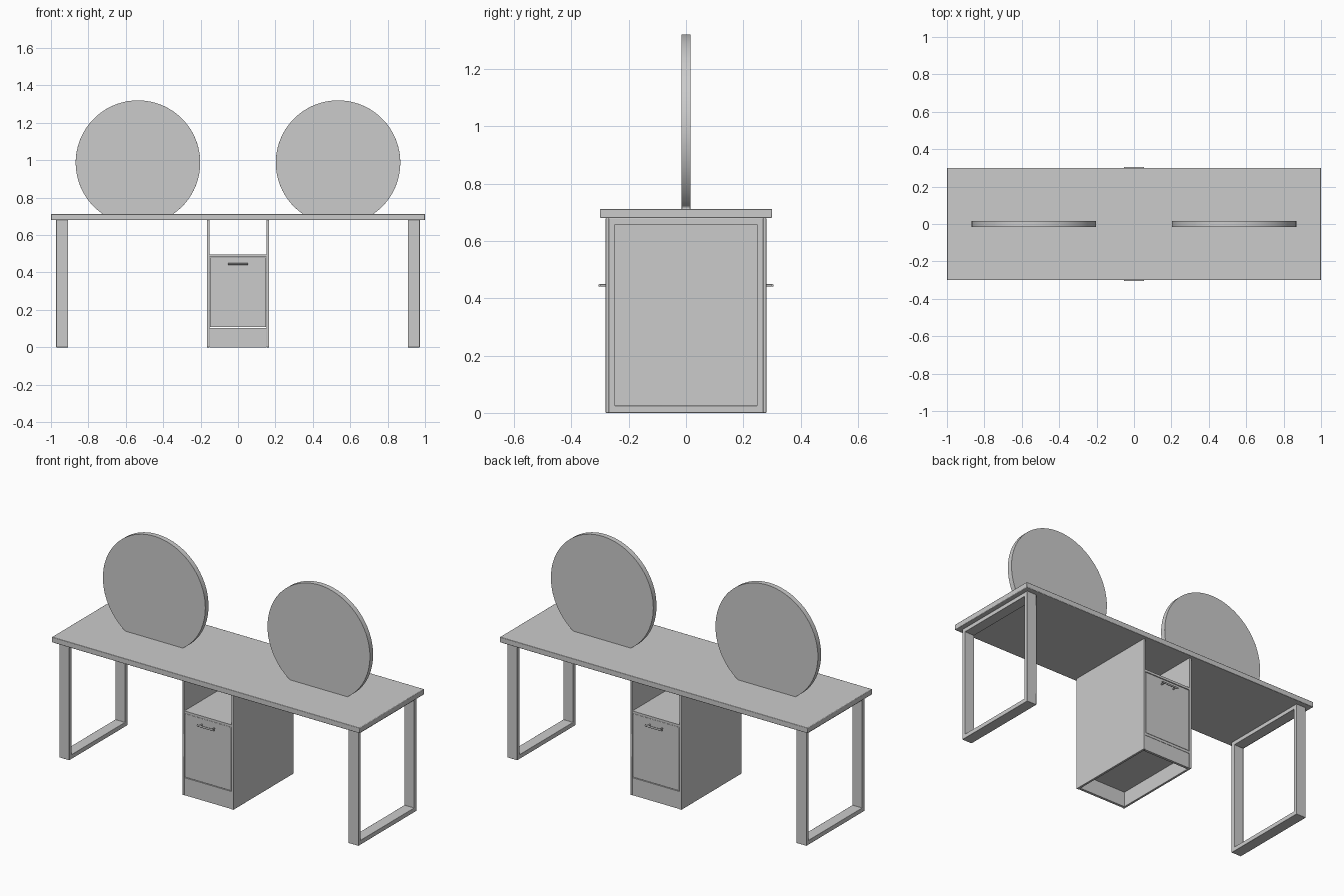
import bpy, bmesh, math
from mathutils import Matrix

if "Cube" in bpy.data.objects:
    bpy.data.objects.remove(bpy.data.objects["Cube"])


def finish(name, bm, bevel=0.0):
    bmesh.ops.recalc_face_normals(bm, faces=bm.faces)
    me = bpy.data.meshes.new(name)
    bm.to_mesh(me)
    bm.free()
    ob = bpy.data.objects.new(name, me)
    bpy.context.collection.objects.link(ob)
    bpy.ops.object.select_all(action='DESELECT')
    ob.select_set(True)
    bpy.context.view_layer.objects.active = ob
    if bevel:
        mod = ob.modifiers.new("soft_edges", 'BEVEL')
        mod.width, mod.segments, mod.limit_method = bevel, 2, 'ANGLE'
    bpy.ops.object.shade_smooth_by_angle(angle=math.radians(35))
    return ob


def add_box(bm, x0, x1, y0, y1, z0, z1):
    m = Matrix.Translation(((x0 + x1) / 2, (y0 + y1) / 2, (z0 + z1) / 2))
    m = m @ Matrix.Diagonal((x1 - x0, abs(y1 - y0), z1 - z0, 1))
    bmesh.ops.create_cube(bm, size=1, matrix=m)


def box(name, *dims, bevel=0.0):
    bm = bmesh.new()
    add_box(bm, *dims)
    return finish(name, bm, bevel)


def leg_frame(name, x0, x1):
    # mitred rectangular loop, extruded across its width
    bm = bmesh.new()
    loops = []
    for y, z0, z1 in ((0.27, 0.0, 0.68), (0.248, 0.025, 0.657)):
        loops.append([bm.verts.new((x0, a, b)) for a, b in
                      ((-y, z0), (y, z0), (y, z1), (-y, z1))])
    o, i = loops
    faces = [bm.faces.new((o[k], o[(k + 1) % 4], i[(k + 1) % 4], i[k])) for k in range(4)]
    ext = bmesh.ops.extrude_face_region(bm, geom=faces, use_keep_orig=True)
    verts = [g for g in ext['geom'] if isinstance(g, bmesh.types.BMVert)]
    bmesh.ops.translate(bm, verts=verts, vec=(x1 - x0, 0, 0))
    return finish(name, bm, 0.0015)


def mirror_disc(name, x):
    # round disc sliced flat where it meets the desk
    bm = bmesh.new()
    m = Matrix.Translation((x, 0, 0.987)) @ Matrix.Rotation(math.pi / 2, 4, 'X')
    bmesh.ops.create_cone(bm, cap_ends=True, segments=96, radius1=0.333,
                          radius2=0.333, depth=0.03, matrix=m)
    cut = bmesh.ops.bisect_plane(bm, geom=bm.verts[:] + bm.edges[:] + bm.faces[:],
                                 plane_co=(0, 0, 0.71), plane_no=(0, 0, 1),
                                 clear_inner=True)
    edges = [g for g in cut['geom_cut'] if isinstance(g, bmesh.types.BMEdge)]
    bmesh.ops.holes_fill(bm, edges=edges, sides=0)
    return finish(name, bm, 0.002)


def handle(name, s):
    # round bar on two short posts
    bm = bmesh.new()
    bar = Matrix.Translation((0, s * 0.301, 0.445)) @ Matrix.Rotation(math.pi / 2, 4, 'Y')
    bmesh.ops.create_cone(bm, cap_ends=True, segments=16, radius1=0.005,
                          radius2=0.005, depth=0.108, matrix=bar)
    for x in (-0.04, 0.04):
        post = Matrix.Translation((x, s * 0.287, 0.445)) @ Matrix.Rotation(math.pi / 2, 4, 'X')
        bmesh.ops.create_cone(bm, cap_ends=True, segments=12, radius1=0.004,
                              radius2=0.004, depth=0.028, matrix=post)
    return finish(name, bm)


# Desk top
box("desk_top", -1, 1, -0.3, 0.3, 0.68, 0.712, bevel=0.003)

# Leg frames, mirrors and cabinet sides, left and right
for side, s in (("left", -1), ("right", 1)):
    xs = sorted((s * 0.908, s * 0.972))
    leg_frame(side + "_leg_frame", *xs)
    mirror_disc(side + "_mirror", s * 0.535)
    xs = sorted((s * 0.153, s * 0.166))
    box(side + "_cabinet_side", *xs, -0.28, 0.28, 0, 0.68, bevel=0.001)

# Shelf below the open niche, and cabinet floor
box("cabinet_shelf", -0.153, 0.153, -0.279, 0.279, 0.482, 0.496)
box("cabinet_floor", -0.153, 0.153, -0.279, 0.279, 0.089, 0.104)

# Doors, plinths and handles, front and back
for side, s in (("front", -1), ("back", 1)):
    ys = sorted((s * 0.262, s * 0.277))
    box(side + "_door", -0.15, 0.15, *ys, 0.107, 0.48, bevel=0.001)
    box(side + "_plinth", -0.153, 0.153, *ys, 0, 0.089)
    handle(side + "_handle", s)
